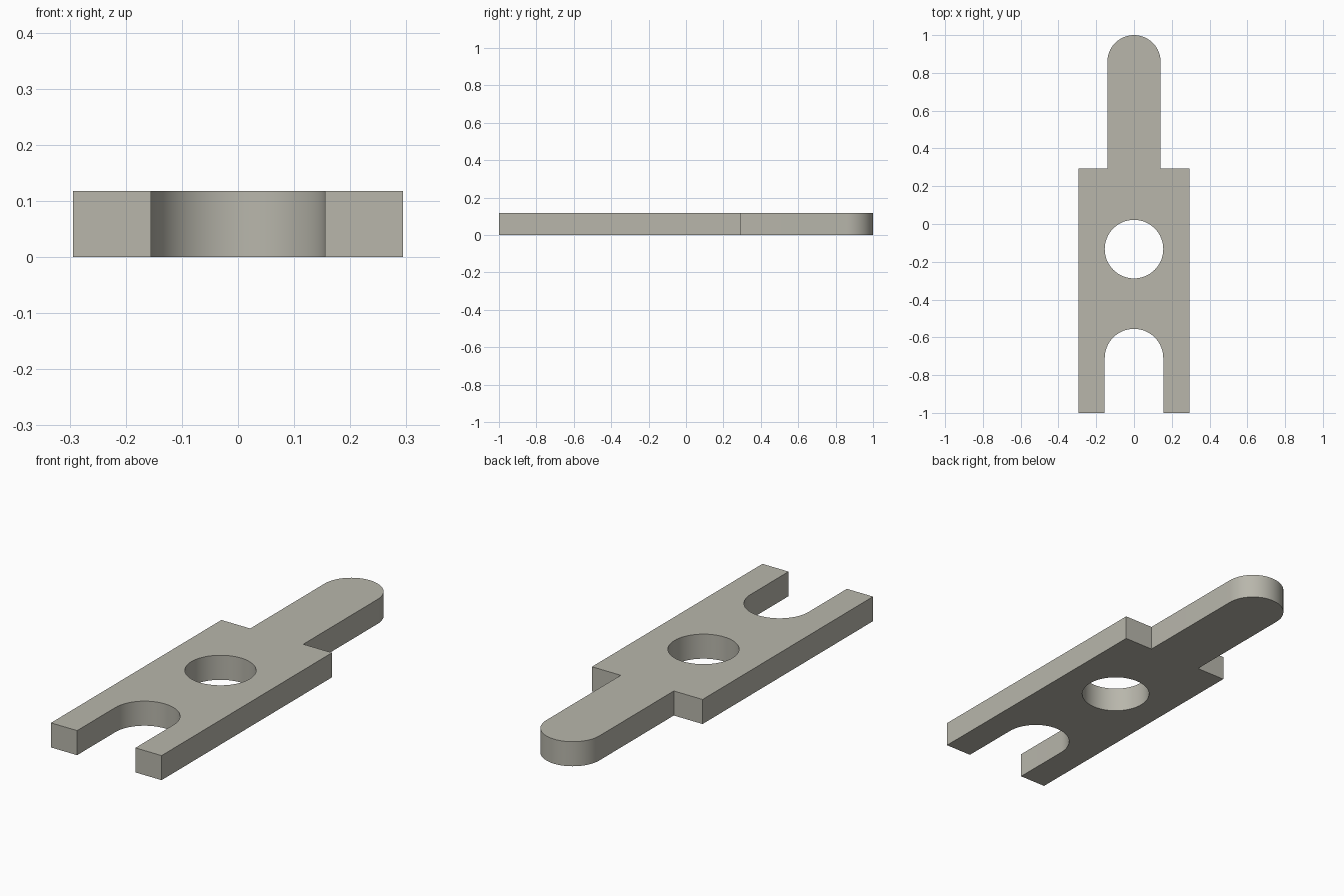
import bpy
import bmesh
from math import pi, cos, sin, radians

THICK = 0.118
BODY_X, STEP_Y = 0.294, 0.294
TONGUE_R = 0.141
HOLE_R, HOLE_Y = 0.155, -0.133
SLOT_Y = -0.71

cube = bpy.data.objects.get("Cube")
if cube:
    bpy.data.objects.remove(cube, do_unlink=True)


def arc(cy, r, start, end, steps):
    """Points on an arc centred on the x = 0 line."""
    angles = [start + (end - start) * i / steps for i in range(steps + 1)]
    return [(r * cos(a), cy + r * sin(a)) for a in angles]


def add_loop(bm, points):
    verts = [bm.verts.new((x, y, 0)) for x, y in points]
    return [bm.edges.new((v, verts[(i + 1) % len(verts)])) for i, v in enumerate(verts)]


# Outline: forked body, stepped shoulders and rounded tongue
outline = [(HOLE_R, -1), (BODY_X, -1), (BODY_X, STEP_Y), (TONGUE_R, STEP_Y)]
outline += arc(1 - TONGUE_R, TONGUE_R, 0, pi, 32)
outline += [(-TONGUE_R, STEP_Y), (-BODY_X, STEP_Y), (-BODY_X, -1), (-HOLE_R, -1)]
outline += arc(SLOT_Y, HOLE_R, pi, 0, 32)

# Round through hole
hole = arc(HOLE_Y, HOLE_R, 0, 2 * pi, 64)[:-1]

# Fill the flat profile and extrude it to a plate
bm = bmesh.new()
edges = add_loop(bm, outline) + add_loop(bm, hole)
bmesh.ops.triangle_fill(bm, edges=edges, use_beauty=True, normal=(0, 0, 1))
top = bmesh.ops.extrude_face_region(bm, geom=bm.faces[:], use_keep_orig=True)
top_verts = [g for g in top["geom"] if isinstance(g, bmesh.types.BMVert)]
bmesh.ops.translate(bm, verts=top_verts, vec=(0, 0, THICK))
bmesh.ops.recalc_face_normals(bm, faces=bm.faces[:])
mesh = bpy.data.meshes.new("forked_plate")
bm.to_mesh(mesh)
bm.free()
plate = bpy.data.objects.new("forked_plate", mesh)
bpy.context.collection.objects.link(plate)

# Warm grey metal
colour = (0.48, 0.47, 0.41, 1)
mat = bpy.data.materials.new("warm_grey")
mat.use_nodes = True
mat.diffuse_color = colour
mat.node_tree.nodes["Principled BSDF"].inputs["Base Color"].default_value = colour
mesh.materials.append(mat)

# Smooth curved walls, sharp rims
bpy.ops.object.select_all(action="DESELECT")
plate.select_set(True)
bpy.context.view_layer.objects.active = plate
bpy.ops.object.shade_smooth_by_angle(angle=radians(30))
